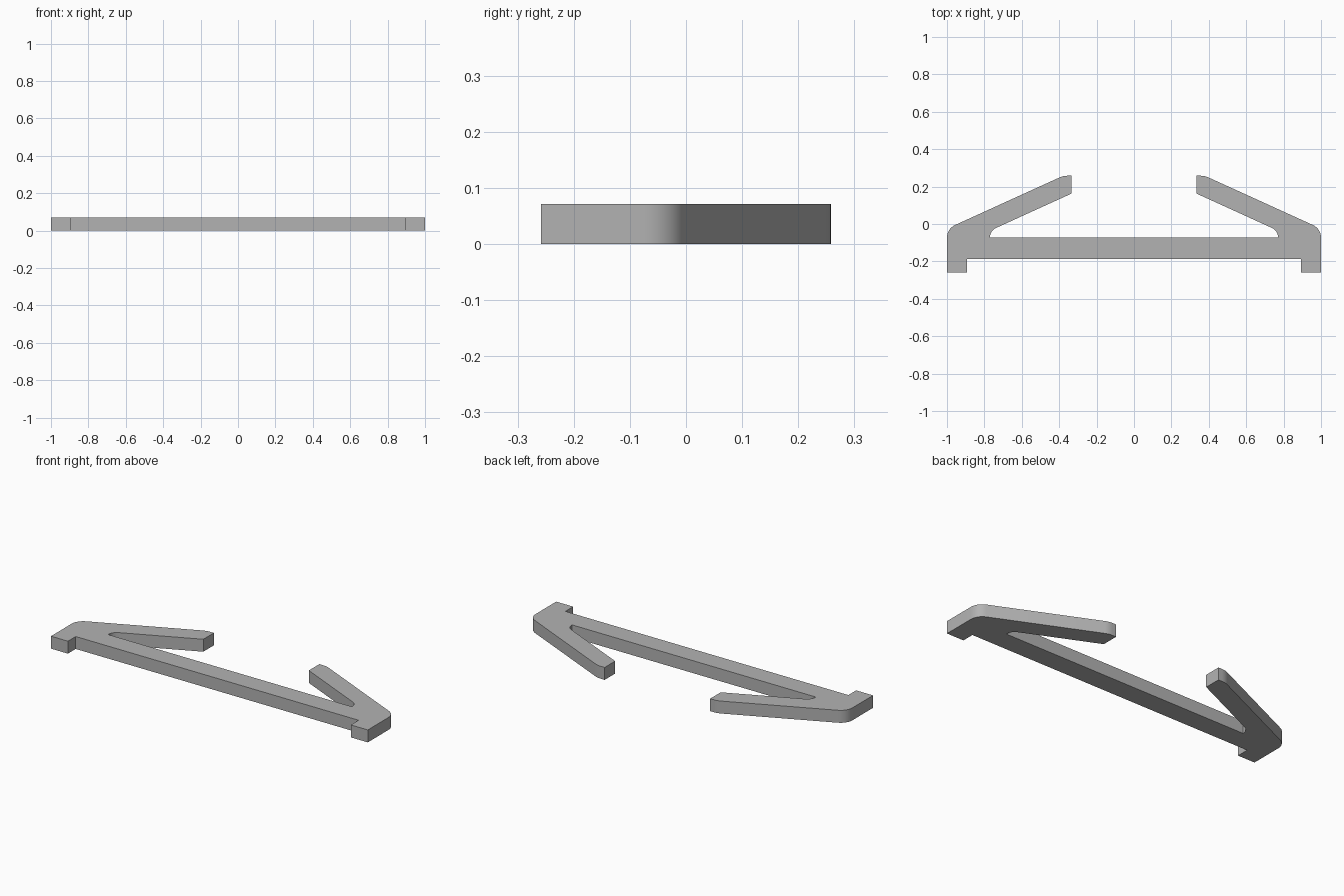
import bpy
import bmesh
import math
from mathutils import Vector

if "Cube" in bpy.data.objects:
    bpy.data.objects.remove(bpy.data.objects["Cube"], do_unlink=True)

HEIGHT = 0.071
SLOPE = 0.455          # fall of the angled arms
ARC_STEPS = 8


def fillet(prev, corner, nxt, radius):
    """Points of a round between two straight edges."""
    a, b = (prev - corner).normalized(), (nxt - corner).normalized()
    half = a.angle(b) / 2
    reach = radius / math.tan(half)
    start, end = corner + a * reach, corner + b * reach
    centre = corner + (a + b).normalized() * radius / math.sin(half)
    u, v = start - centre, end - centre
    sweep = u.angle(v)
    return [centre + (u * math.sin((1 - t) * sweep) + v * math.sin(t * sweep)) / math.sin(sweep)
            for t in (i / ARC_STEPS for i in range(ARC_STEPS + 1))]


# Half outline: (x, y, corner radius)
tip, top = 0.333, 0.258
inner_y = 0.163 - SLOPE * (0.77 - tip)
outer_y = -0.025
half = [
    (0.893, -0.188, 0), (0.893, -top, 0), (1.0, -top, 0),            # foot
    (1.0, outer_y, 0.075),                                           # shoulder
    (1.0 - (top - outer_y) / SLOPE, top, 0.1),                       # arm tip
    (tip, top, 0), (tip, 0.163, 0),
    (0.77, inner_y, 0.055), (0.77, -0.072, 0),                       # inner notch
]
corners = half + [(-x, y, r) for x, y, r in reversed(half)]
outline = []
for i, (x, y, r) in enumerate(corners):
    here = Vector((x, y))
    if r:
        before = Vector(corners[i - 1][:2])
        after = Vector(corners[(i + 1) % len(corners)][:2])
        outline += fillet(before, here, after, r)
    else:
        outline.append(here)

# Flat clip, extruded from its outline
bm = bmesh.new()
base = bm.faces.new([bm.verts.new((p.x, p.y, 0)) for p in outline])
result = bmesh.ops.extrude_face_region(bm, geom=[base], use_keep_orig=True)
lifted = [g for g in result["geom"] if isinstance(g, bmesh.types.BMVert)]
bmesh.ops.translate(bm, verts=lifted, vec=(0, 0, HEIGHT))
bmesh.ops.recalc_face_normals(bm, faces=bm.faces[:])
mesh = bpy.data.meshes.new("clip_bracket")
bm.to_mesh(mesh)
bm.free()
clip = bpy.data.objects.new("clip_bracket", mesh)
bpy.context.collection.objects.link(clip)

# Plain grey finish
grey = bpy.data.materials.new("plain_grey")
grey.use_nodes = True
colour = (0.45, 0.45, 0.45, 1)
grey.diffuse_color = colour
grey.node_tree.nodes["Principled BSDF"].inputs["Base Color"].default_value = colour
mesh.materials.append(grey)

bpy.ops.object.select_all(action="DESELECT")
clip.select_set(True)
bpy.context.view_layer.objects.active = clip
bpy.ops.object.shade_smooth_by_angle(angle=math.radians(30))
